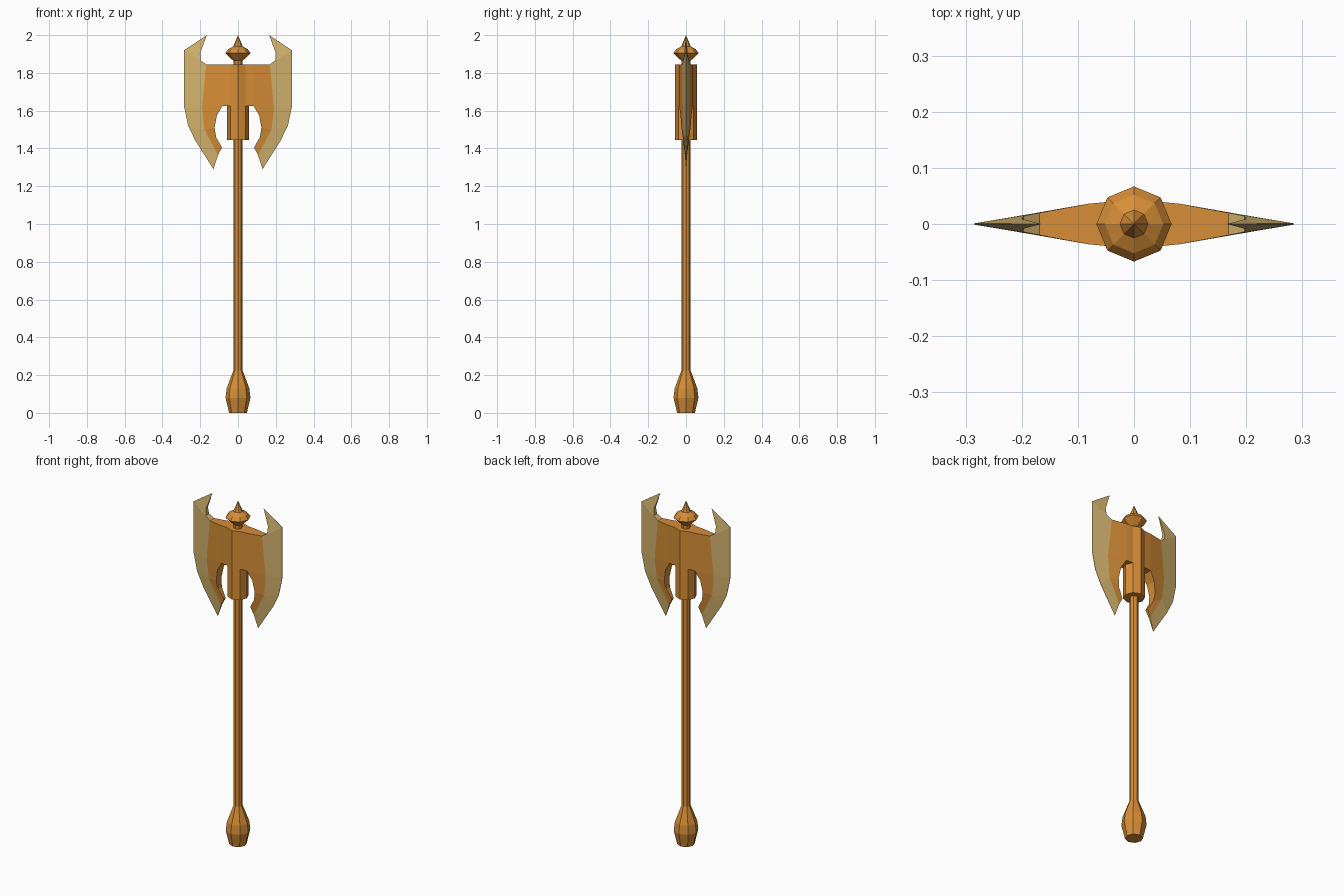
import bpy, bmesh, math

if "Cube" in bpy.data.objects:
    bpy.data.objects.remove(bpy.data.objects["Cube"])


def material(name, rgb):
    m = bpy.data.materials.new(name)
    m.diffuse_color = (*rgb, 1)
    m.use_nodes = True
    m.node_tree.nodes["Principled BSDF"].inputs["Base Color"].default_value = m.diffuse_color
    return m


BRONZE = material("bronze", (0.68, 0.27, 0.038))
GOLD = material("pale_gold", (0.66, 0.455, 0.155))


def finish(name, bm, mats):
    bmesh.ops.remove_doubles(bm, verts=bm.verts, dist=0.0002)
    bmesh.ops.recalc_face_normals(bm, faces=bm.faces)
    me = bpy.data.meshes.new(name)
    bm.to_mesh(me)
    bm.free()
    for m in mats:
        me.materials.append(m)
    ob = bpy.data.objects.new(name, me)
    bpy.context.collection.objects.link(ob)
    return ob


def lathe(name, profile, sides=8):
    """Turned part with flat facets, profile of (radius, z), capped ends."""
    bm = bmesh.new()
    rings = [[bm.verts.new((r * math.cos(i * math.tau / sides),
                            r * math.sin(i * math.tau / sides), z))
              for i in range(sides)] for r, z in profile]
    for a, b in zip(rings, rings[1:]):
        for i in range(sides):
            j = (i + 1) % sides
            bm.faces.new((a[i], a[j], b[j], b[i]))
    bm.faces.new(rings[0])
    if profile[-1][0] > 0:
        bm.faces.new(rings[-1])
    return finish(name, bm, [BRONZE])


# Handle and turned parts
lathe("shaft", [(0.024, 0.2), (0.024, 1.88)])
lathe("pommel", [(0.047, 0), (0.066, 0.08), (0.06, 0.13), (0.024, 0.225)])
lathe("head_socket", [(0.057, 1.445), (0.057, 1.845)])
lathe("finial", [(0.025, 1.865), (0.034, 1.873), (0.067, 1.905),
                 (0.052, 1.925), (0.025, 1.94), (0, 2.0)])

# Blade points: x, z, half thickness
P = {
    "tip": (0.165, 2.0, 0), "o1": (0.285, 1.92, 0.001), "o2": (0.285, 1.62, 0.001),
    "o3": (0.264, 1.52, 0.001), "o4": (0.225, 1.44, 0.001), "o5": (0.13, 1.29, 0),
    "n1": (0.2, 1.905, 0.009), "n2": (0.197, 1.866, 0.014),
    "b1": (0.168, 1.845, 0.02), "b2": (0.19, 1.62, 0.017),
    "b3": (0.178, 1.5, 0.014), "b4": (0.106, 1.365, 0.006),
    "h1": (0.03, 1.845, 0.041), "h2": (0.03, 1.625, 0.041),
    "i1": (0.082, 1.845, 0.036), "i2": (0.082, 1.625, 0.036),
    "c1": (0.112, 1.575, 0.029), "c2": (0.124, 1.51, 0.024), "c3": (0.116, 1.46, 0.017),
    "c4": (0.085, 1.405, 0.008),
}
BODY = ["h1 i1 i2 h2", "i1 b1 b2 i2", "i2 b2 c1", "c1 b2 b3 c2", "c2 b3 c3", "c3 b3 b4 c4"]
EDGE = ["tip o1 n1", "n1 o1 n2", "n2 o1 b1", "b1 o1 o2 b2", "b2 o2 o3 b3",
        "b3 o3 o4", "b3 o4 o5 b4"]


def blade(name, side):
    """Front and back sheets of the blade, joined round the rim."""
    bm = bmesh.new()
    front, back = ({k: bm.verts.new((side * x, s * t, z)) for k, (x, z, t) in P.items()}
                   for s in (-1, 1))
    for mat, cells in enumerate((BODY, EDGE)):
        for cell in cells:
            for vs in (front, back):
                bm.faces.new([vs[k] for k in cell.split()]).material_index = mat
    twin = {front[k]: back[k] for k in P}
    for e in [e for e in bm.edges if e.is_boundary and e.verts[0] in twin]:
        a, b = e.verts
        mat = e.link_faces[0].material_index
        bm.faces.new((a, b, twin[b], twin[a])).material_index = mat
    return finish(name, bm, [BRONZE, GOLD])


blade("right_blade", 1)
blade("left_blade", -1)
